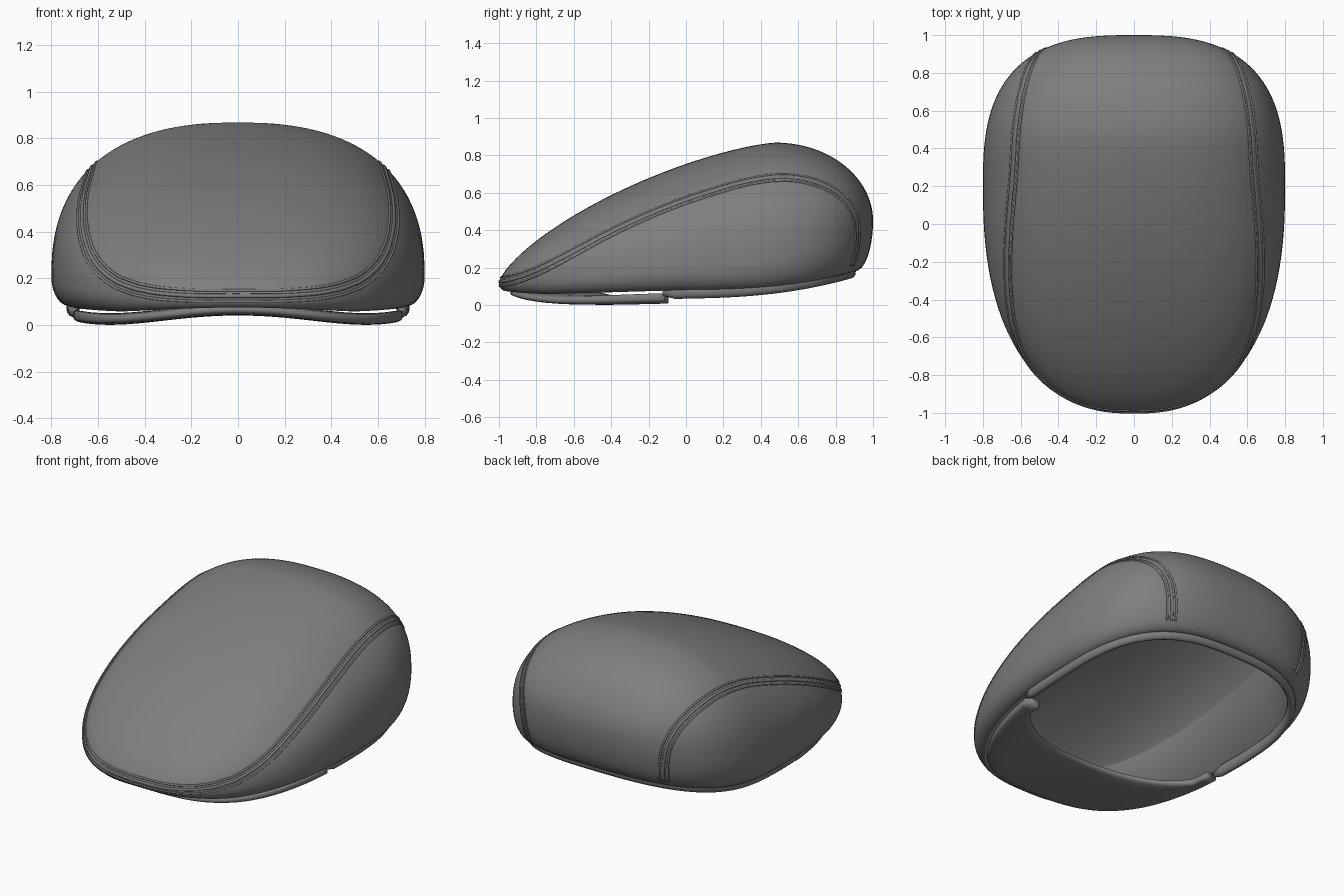
import bpy, bmesh, math
from mathutils import Vector
from mathutils.bvhtree import BVHTree

cube = bpy.data.objects.get("Cube")
if cube:
    bpy.data.objects.remove(cube, do_unlink=True)

GREY = (0.21, 0.21, 0.21, 1)
felt = bpy.data.materials.new("grey_felt")
felt.use_nodes = True
felt.diffuse_color = GREY
bsdf = next(n for n in felt.node_tree.nodes if n.type == 'BSDF_PRINCIPLED')
bsdf.inputs["Base Color"].default_value = GREY

MID_Y, HALF_W, FRONT, BACK = 0.2, 0.8, 1.2, 0.8
SEG = 128


def loft(name, rings, closed_ring=True, cap=False):
    """Skin a list of point rings into a smooth mesh object."""
    bm = bmesh.new()
    rows = [[bm.verts.new(p) for p in ring] for ring in rings]
    n = len(rows[0])
    for a, b in zip(rows, rows[1:]):
        for i in range(n if closed_ring else n - 1):
            j = (i + 1) % n
            bm.faces.new((a[i], a[j], b[j], b[i]))
    if cap:
        bm.faces.new(rows[0])
        bm.faces.new(rows[-1])
    bmesh.ops.remove_doubles(bm, verts=bm.verts, dist=1e-5)
    bmesh.ops.recalc_face_normals(bm, faces=bm.faces)
    for f in bm.faces:
        f.smooth = True
    mesh = bpy.data.meshes.new(name)
    bm.to_mesh(mesh)
    bm.free()
    mesh.materials.append(felt)
    obj = bpy.data.objects.new(name, mesh)
    bpy.context.collection.objects.link(obj)
    return obj


def power(v, e):
    return math.copysign(abs(v) ** e, v)


def outline(t, kx=1, kfront=1, kback=1):
    """Plan outline of the cap at angle t, with scale factors."""
    c, s = math.cos(t), math.sin(t)
    e = 2 / (2.8 if s > 0 else 2.4)
    depth = BACK * kback if s > 0 else FRONT * kfront
    return HALF_W * kx * power(c, e), MID_Y + depth * power(s, e)


def half_width(y):
    d, n = ((y - MID_Y) / BACK, 2.8) if y > MID_Y else ((MID_Y - y) / FRONT, 2.4)
    return HALF_W * max(1e-6, 1 - min(d, 1) ** n) ** (1 / n)


def widest_z(y):
    return 0.2 + (0.25 * y * y if y > 0 else 0.08 * y)


def ridge_z(y):
    """Height of the crown along the centre line."""
    if y > 0.48:
        return 0.45 + 0.418 * max(0, 1 - ((y - 0.48) / 0.52) ** 2) ** 0.5
    return 0.12 + 0.748 * max(0, 1 - ((0.48 - y) / 1.48) ** 1.4) ** (1 / 1.4)


def crown_z(x, y):
    r = min(1, abs(x) / half_width(y))
    zm = widest_z(y)
    return zm + max(0, ridge_z(y) - zm) * (1 - r ** 2.4) ** (1 / 2.4)


def lip_z(x, y):
    if y > 0:
        return 0.08 + 0.1 * (y / 0.9) ** 2.5
    return 0.08 + 0.03 * y - 0.025 * y * max(0, 1 - (x / 0.5) ** 2)


# Crown: outer dome, curled-under edge, then the hollow lining
LIP = (0.9, 0.97, 0.88)
angles = [2 * math.pi * i / SEG for i in range(SEG)]
rings = []
DOME = 36
for k in range(DOME + 1):
    s = math.sin(k / DOME * math.pi / 2)
    ring = []
    for t in angles:
        x, y = outline(t)
        x, y = x * s, MID_Y + (y - MID_Y) * s
        ring.append((x, y, widest_z(y) if k == DOME else crown_z(x, y)))
    rings.append(ring)
for k in range(1, 11):
    a = k / 10 * math.pi / 2
    ring = []
    for t in angles:
        x0, y0 = outline(t)
        x1, y1 = outline(t, *LIP)
        z0, z1 = widest_z(y0), lip_z(x1, y1)
        c = math.cos(a)
        ring.append((x1 + (x0 - x1) * c, y1 + (y0 - y1) * c, z0 + (z1 - z0) * math.sin(a)))
    rings.append(ring)
for k in range(13):
    s = 0.95 * math.cos(k / 12 * math.pi / 2)
    ring = []
    for t in angles:
        x, y = outline(t, *LIP)
        x, y = x * s, MID_Y + (y - MID_Y) * s
        ring.append((x, y, crown_z(x, y) - 0.035))
    rings.append(ring)
crown = loft("crown", rings)


# Sweatband: rolled hem around the sides and back of the opening
def angle_at(y):
    return -math.asin(((MID_Y - y) / FRONT) ** 1.2)


start = angle_at(-0.13)
sections = []
STEPS = 72
for i in range(STEPS + 1):
    t = start + (math.pi - 2 * start) * i / STEPS
    x, y = outline(t, 0.89, 0.97, 0.855)
    nx, ny = Vector((x, (y - MID_Y))).normalized()
    z = lip_z(x, y) - 0.01 + 0.015 * max(y, 0)
    taper = 0.5 if i in (0, STEPS) else 1
    sections.append([(x + nx * 0.024 * taper * math.cos(a), y + ny * 0.024 * taper * math.cos(a),
                      z + 0.036 * taper * math.sin(a))
                     for a in (2 * math.pi * j / 12 for j in range(12))])
loft("sweatband", sections, cap=True)

# Visor: arched plate under the front, with a concave rear edge
sections = []
for i in range(STEPS + 1):
    f = i / STEPS
    t = start - (math.pi + 2 * start) * f
    xo, yo = outline(t, 0.9, 0.95)
    xi = xo * 0.88
    yi = -0.15 - 0.33 * max(0, 1 - (xi / 0.64) ** 2) ** 0.8
    yi = max(yi, yo + 0.02)
    section = []
    for j in range(24):
        a = 2 * math.pi * j / 24
        u = 0.5 + 0.5 * power(math.cos(a), 0.6)
        x, y = xi + (xo - xi) * u, yi + (yo - yi) * u
        mid = 0.026 + 0.04 * (1 - (x / 0.55) ** 2) ** 2
        section.append((x, y, mid + 0.025 * power(math.sin(a), 0.6)))
    sections.append(section)
loft("visor", sections, cap=True)

# Seams: a central seam with a stitch ridge on either side, laid on the crown
half = [(0.47, 0.9, 0.2), (0.49, 0.93, 0.33), (0.5, 0.91, 0.45), (0.54, 0.86, 0.56),
        (0.6, 0.74, 0.66), (0.64, 0.55, 0.71), (0.655, 0.3, 0.68), (0.66, 0, 0.56),
        (0.655, -0.3, 0.42), (0.63, -0.6, 0.28), (0.55, -0.8, 0.19),
        (0.4, -0.93, 0.14), (0.2, -0.99, 0.125)]
key = [Vector(p) for p in half] + [Vector((0, -1, 0.125))]
key += [Vector((-x, y, z)) for x, y, z in reversed(half)]
path = [a.lerp(b, k / 8) for a, b in zip(key, key[1:]) for k in range(8)] + [key[-1]]
for _ in range(12):
    path = [path[0]] + [(a + b * 2 + c) / 4 for a, b, c in zip(path, path[1:], path[2:])] + [path[-1]]

bm = bmesh.new()
bm.from_mesh(crown.data)
bm.faces.ensure_lookup_table()
bmesh.ops.delete(bm, geom=[f for f in bm.faces if f.index >= SEG * (DOME + 10)], context='FACES')
tree = BVHTree.FromBMesh(bm)
bm.free()

for name, offset, width in (("seam", 0, 0.009), ("outer_stitch_ridge", 0.026, 0.006),
                            ("inner_stitch_ridge", -0.026, 0.006)):
    sections = []
    for i, p in enumerate(path):
        along = (path[min(i + 1, len(path) - 1)] - path[max(i - 1, 0)]).normalized()
        loc, normal, _, _ = tree.find_nearest(p)
        loc, normal, _, _ = tree.find_nearest(loc + along.cross(normal) * offset)
        side = along.cross(normal).normalized()
        sections.append([loc + side * width * math.cos(a) + normal * 0.005 * math.sin(a)
                         for a in (math.pi * j / 4 for j in range(8))])
    loft(name, sections, cap=True)
